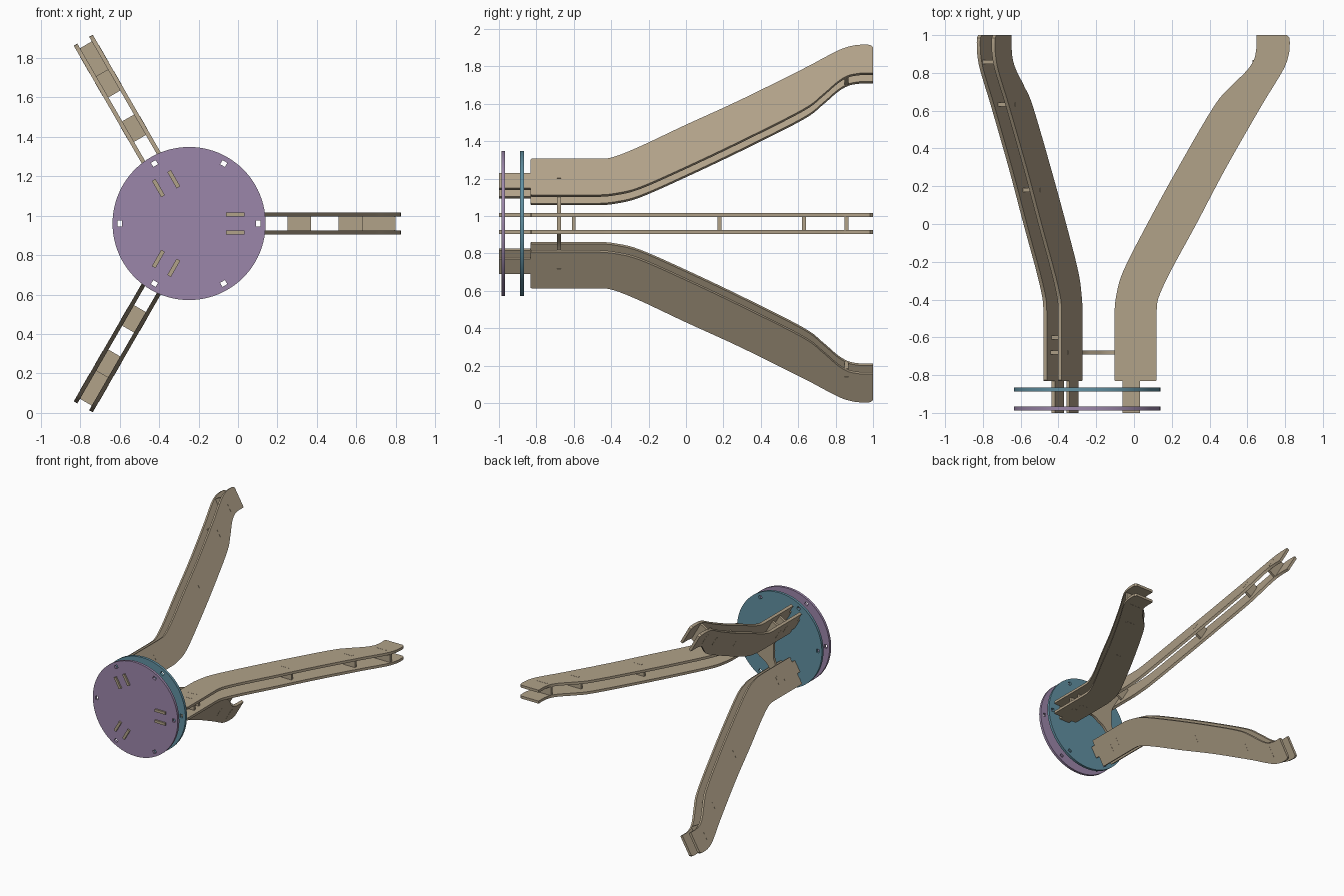
import bpy, bmesh, math
from mathutils import Matrix, Vector

if "Cube" in bpy.data.objects:
    bpy.data.objects.remove(bpy.data.objects["Cube"])

CX, CZ = -0.248, 0.96       # central axis, parallel to y
GAP, T = 0.045, 0.021       # plate offset from leg centre, sheet thickness


def material(name, rgb):
    m = bpy.data.materials.new(name)
    m.diffuse_color = (*rgb, 1)
    m.use_nodes = True
    m.node_tree.nodes["Principled BSDF"].inputs["Base Color"].default_value = m.diffuse_color
    return m


TAN = material("tan_sheet", (0.44, 0.36, 0.25))
PURPLE = material("purple_sheet", (0.33, 0.24, 0.40))
TEAL = material("teal_sheet", (0.12, 0.28, 0.36))


def sheet(name, loops, matrix, mat):
    """Flat sheet of thickness T cut from outline loops (inner loops are holes)."""
    cu = bpy.data.curves.new(name, 'CURVE')
    cu.dimensions, cu.fill_mode, cu.extrude = '2D', 'BOTH', T / 2
    for pts in loops:
        s = cu.splines.new('POLY')
        s.points.add(len(pts) - 1)
        for p, (a, b) in zip(s.points, pts):
            p.co = (a, b, 0, 1)
        s.use_cyclic_u, s.use_smooth = True, False
    ob = bpy.data.objects.new(name, cu)
    bpy.context.collection.objects.link(ob)
    bpy.ops.object.select_all(action='DESELECT')
    ob.select_set(True)
    bpy.context.view_layer.objects.active = ob
    bpy.ops.object.convert(target='MESH')
    ob = bpy.context.object
    bm = bmesh.new()
    bm.from_mesh(ob.data)
    bmesh.ops.remove_doubles(bm, verts=bm.verts, dist=1e-5)
    bmesh.ops.recalc_face_normals(bm, faces=bm.faces)
    bm.to_mesh(ob.data)
    bm.free()
    ob.data.materials.clear()
    ob.data.materials.append(mat)
    bpy.ops.object.shade_smooth_by_angle(angle=math.radians(30))
    ob.matrix_world = matrix
    return ob


def frame(x, y, z, origin):
    m = Matrix((x, y, z)).transposed().to_4x4()
    m.translation = origin
    return m


def smooth(pts, n=5):
    """Catmull-Rom curve through the points."""
    p = [Vector(q) for q in [pts[0], *pts, pts[-1]]]
    out = []
    for a, b, c, d in zip(p, p[1:], p[2:], p[3:]):
        for i in range(n):
            t = i / n
            out.append(tuple(0.5 * (2 * b + (c - a) * t + (2 * a - 5 * b + 4 * c - d) * t * t
                                    + (3 * b - a - 3 * c + d) * t ** 3)))
    return out + [pts[-1]]


def spacer_outline(u, half, tab):
    """Strip between the two plates with a tab into each of them."""
    w0, w1 = GAP - T / 2, GAP + T / 2 + 0.001
    return [(u - half, -w0), (u - tab, -w0), (u - tab, -w1), (u + tab, -w1), (u + tab, -w0),
            (u + half, -w0), (u + half, w0), (u + tab, w0), (u + tab, w1), (u - tab, w1),
            (u - tab, w0), (u - half, w0)]


# Leg side profile (x, y) of the leg pointing to +x
outer = smooth([(0.12, -0.46), (0.13, -0.39), (0.194, -0.25), (0.33, 0), (0.483, 0.29),
                (0.675, 0.626), (0.745, 0.74), (0.797, 0.83), (0.82, 0.90), (0.825, 0.96)])
inner = smooth([(-0.103, -0.46), (-0.094, -0.38), (-0.057, -0.25), (0.07, 0), (0.24, 0.31),
                (0.425, 0.626), (0.515, 0.73), (0.595, 0.81), (0.635, 0.87), (0.648, 0.93)])
profile = ([(-0.062, -1), (0.033, -1), (0.033, -0.832), (0.115, -0.832), (0.12, -0.826)] + outer
           + [(0.823, 0.985), (0.81, 1), (0.648, 1)] + inner[::-1]
           + [(-0.103, -0.826), (-0.098, -0.832), (-0.062, -0.832)])
profile = [(x - CX, y) for x, y in profile]

# Spacers: y, centre x, half width, half tab width
spacers = [(-0.60, 0.0075, 0.060, 0.0375), (0.18, 0.31, 0.060, 0.035),
           (0.632, 0.572, 0.062, 0.0375), (0.858, 0.713, 0.085, 0.0475)]

Y = Vector((0, 1, 0))
for k in range(3):
    a = k * math.tau / 3
    u, w = Vector((math.cos(a), 0, math.sin(a))), Vector((-math.sin(a), 0, math.cos(a)))
    for side in (-1, 1):
        sheet("leg_plate", [profile], frame(u, Y, w, Vector((CX, 0, CZ)) + w * side * GAP), TAN)
    for y, x, half, tab in spacers:
        sheet("leg_spacer", [spacer_outline(x - CX, half, tab)],
              frame(u, w, -Y, (CX, y, CZ)), TAN)

# Three-armed hub joining the legs
w0, w1 = GAP - T / 2, GAP + T / 2 + 0.001
arm = [(0.14, -w0), (0.247, -w0), (0.247, -w1), (0.303, -w1), (0.303, -w0), (0.33, -w0),
       (0.33, w0), (0.303, w0), (0.303, w1), (0.247, w1), (0.247, w0), (0.14, w0),
       (0.095, 0.043), (0.064, 0.058), (0.0425, 0.0736), (0.018, 0.0844), (-0.0103, 0.1038)]
hub = []
for k in range(3):
    c, s = math.cos(k * math.tau / 3), math.sin(k * math.tau / 3)
    hub += [(x * c - y * s, x * s + y * c) for x, y in arm]
flat = lambda y: frame(Vector((1, 0, 0)), Vector((0, 0, 1)), -Y, (CX, y, CZ))
sheet("leg_hub", [hub], flat(-0.68), TAN)

# Two round end discs with six square holes each
ring = [(0.388 * math.cos(i * math.tau / 96), 0.388 * math.sin(i * math.tau / 96)) for i in range(96)]
holes = []
for k in range(6):
    a = k * math.tau / 6
    c, s = math.cos(a), math.sin(a)
    holes.append([((0.351 + x) * c - y * s, (0.351 + x) * s + y * c)
                  for x, y in ((-.012, -.014), (-.012, .014), (.012, .014), (.012, -.014))])
sheet("front_disc", [ring] + holes, flat(-0.977), PURPLE)
sheet("rear_disc", [ring] + holes, flat(-0.877), TEAL)
